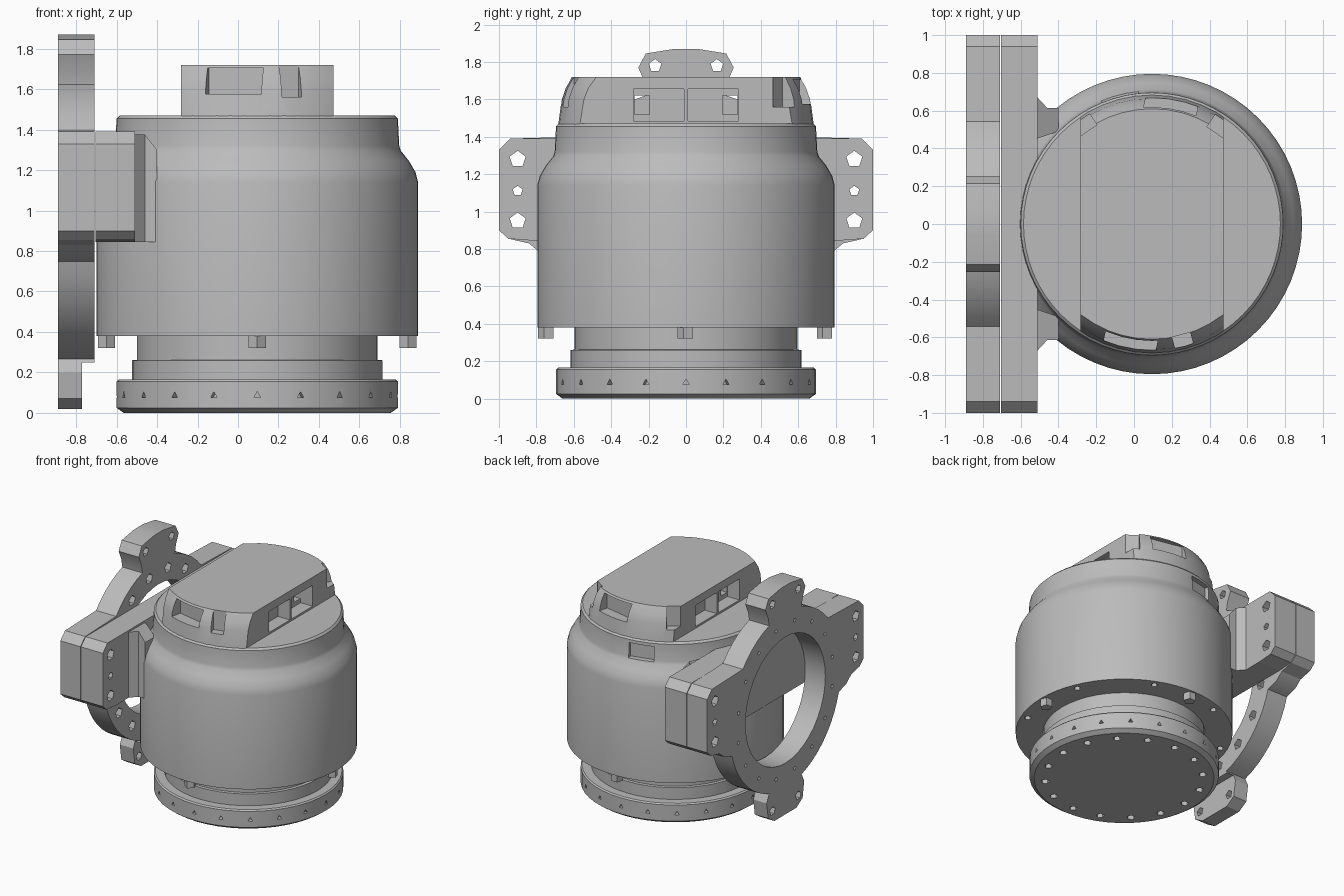
import bpy, bmesh
from math import sin, cos, tau, radians, atan2
from mathutils import Vector, Matrix

old = bpy.data.objects.get("Cube")
if old:
    bpy.data.objects.remove(old, do_unlink=True)

CX = 0.095           # vertical axis of the round body
RING_Z = 0.945       # centre height of the side ring

metal = bpy.data.materials.new("plain grey metal")
metal.use_nodes = True
grey = (0.5, 0.5, 0.5, 1)
metal.diffuse_color = grey
metal.node_tree.nodes["Principled BSDF"].inputs["Base Color"].default_value = grey


def finish(name, bm):
    bmesh.ops.recalc_face_normals(bm, faces=bm.faces[:])
    mesh = bpy.data.meshes.new(name)
    bm.to_mesh(mesh)
    bm.free()
    mesh.materials.append(metal)
    obj = bpy.data.objects.new(name, mesh)
    bpy.context.collection.objects.link(obj)
    return obj


def lathe(name, profile, sides=48):
    """Closed solid of revolution about the body axis, profile as (radius, z)."""
    bm = bmesh.new()
    rings = [[bm.verts.new((CX + r * cos(tau * i / sides), r * sin(tau * i / sides), z))
              for i in range(sides)] for r, z in profile]
    for a, b in zip(rings, rings[1:]):
        for i in range(sides):
            j = (i + 1) % sides
            bm.faces.new((a[i], a[j], b[j], b[i]))
    bm.faces.new(rings[0])
    bm.faces.new(rings[-1])
    return finish(name, bm)


def prism(name, outline, x0, x1):
    """Outline in (y, z) extruded along x."""
    bm = bmesh.new()
    face = bm.faces.new([bm.verts.new((x0, y, z)) for y, z in outline])
    new = bmesh.ops.extrude_face_region(bm, geom=[face])["geom"]
    verts = [v for v in new if isinstance(v, bmesh.types.BMVert)]
    bmesh.ops.translate(bm, verts=verts, vec=(x1 - x0, 0, 0))
    return finish(name, bm)


def boxes(name, items):
    """Boxes given as (centre, size, turn about z in degrees)."""
    bm = bmesh.new()
    for loc, size, turn in items:
        m = Matrix.Translation(loc) @ Matrix.Rotation(radians(turn), 4, 'Z') @ Matrix.Diagonal((*size, 1))
        bmesh.ops.create_cube(bm, size=1, matrix=m)
    return finish(name, bm)


def pegs(name, items, sides=6):
    """Cylinders given as (centre, axis, radius, length)."""
    bm = bmesh.new()
    for loc, axis, r, length in items:
        m = Matrix.Translation(loc) @ Vector(axis).to_track_quat('Z', 'Y').to_matrix().to_4x4()
        bmesh.ops.create_cone(bm, cap_ends=True, segments=sides, radius1=r, radius2=r,
                              depth=length, matrix=m)
    return finish(name, bm)


def combine(obj, tool, operation='DIFFERENCE'):
    mod = obj.modifiers.new("cut", 'BOOLEAN')
    mod.operation, mod.solver, mod.object = operation, 'EXACT', tool
    bpy.context.view_layer.objects.active = obj
    bpy.ops.object.modifier_apply(modifier=mod.name)
    bpy.data.objects.remove(tool, do_unlink=True)


def around(radius, count, z, start=0):
    """Points and outward directions on a circle about the body axis."""
    for i in range(count):
        a = tau * i / count + start
        yield Vector((CX + radius * cos(a), radius * sin(a), z)), Vector((cos(a), sin(a), 0))


# Base flange with rim holes and underside bolt pits
base = lathe("base_flange", [(0.66, 0), (0.695, 0.025), (0.695, 0.155), (0.685, 0.165)])
combine(base, pegs("rim_holes", [(p, d, 0.02, 0.08) for p, d in around(0.695, 20, 0.085)], 3))
combine(base, pegs("base_pits", [(p, (0, 0, 1), 0.032, 0.08)
                                 for p, d in around(0.58, 16, 0)], 5))

# Stepped neck
neck = lathe("neck", [(0.618, 0.16), (0.618, 0.26), (0.595, 0.262), (0.595, 0.39)])

# Main drum with rounded shoulder and collar
drum = lathe("drum", [(0.795, 0.38), (0.795, 1.14), (0.782, 1.19), (0.75, 1.245), (0.71, 1.295),
                      (0.702, 1.32), (0.695, 1.455), (0.68, 1.47)], 64)
combine(drum, pegs("drum_pits", [(p, (0, 0, 1), 0.028, 0.08)
                                 for p, d in around(0.74, 8, 0.38, tau / 16)], 5))
back_angle = radians(104)
combine(drum, boxes("shoulder_notch", [((CX + 0.73 * cos(back_angle), 0.73 * sin(back_angle), 1.37),
                                        (0.14, 0.2, 0.12), 104)]))
drum_bolts = pegs("drum_bolts", [(p, (0, 0, 1), 0.045, 0.08) for p, d in around(0.745, 4, 0.36)], 5)

# Top cap: tapered disc trimmed to two flat sides
cap = lathe("top_cap", [(0.685, 1.45), (0.665, 1.6), (0.645, 1.66), (0.61, 1.72)])
combine(cap, boxes("cap_trim", [((CX, 0, 1.6), (0.755, 2, 0.6), 0)]), 'INTERSECT')

# Side windows: shallow double pockets joined by two through slots
pockets = [((CX + sx * 0.37, sy * 0.145, 1.57), (0.2, 0.27, 0.17), 0)
           for sx in (-1, 1) for sy in (-1, 1)]
combine(cap, boxes("window_pockets", pockets))
combine(cap, boxes("window_slots", [((CX, s * 0.235, 1.57), (0.9, 0.08, 0.1), 0) for s in (-1, 1)]))

# Recesses in the curved ends and slots near the corners
recesses = [((-0.02, -0.63, 1.64), (0.28, 0.14, 0.13), -12),
            ((0.20, 0.645, 1.64), (0.28, 0.14, 0.13), -12)]
combine(cap, boxes("end_recesses", recesses))
corners = [(-0.26, 0.53), (0.45, 0.52), (0.26, -0.625)]
combine(cap, boxes("corner_slots", [((x, y, 1.66), (0.08, 0.1, 0.2), atan2(y, x - CX) * 360 / tau)
                                    for x, y in corners]))

# Side mounting plate: ring with ears, top tab and bottom tab
def arc(a0, a1, steps):
    for i in range(steps + 1):
        a = radians(a0 + (a1 - a0) * i / steps)
        yield 0.71 * sin(a), RING_Z + 0.71 * cos(a)

ear = [(0.94, 1.39), (1.0, 1.33), (1.0, 0.9), (0.95, 0.855)]
half = [(0.06, 1.87), (0.215, 1.845), (0.255, 1.77), (0.22, 1.69), *arc(17, 50, 5),
        *ear, (0.84, 0.83), (0.78, 0.78), *arc(106, 163, 9),
        (0.24, 0.2), (0.22, 0.07), (0.14, 0.02)]
plate = prism("ring_plate", half + [(-y, z) for y, z in reversed(half)], -0.89, -0.71)
combine(plate, pegs("ring_opening", [((-0.8, 0, RING_Z), (1, 0, 0), 0.51, 0.6)], 40))
combine(plate, boxes("bottom_tab_step", [((-0.67, 0, 0.11), (0.2, 1, 0.28), 0)]))

ear_holes = [((-0.7, s * 0.9, z), (1, 0, 0), r, 0.6)
             for s in (-1, 1) for z, r in ((0.95, 0.045), (1.11, 0.028), (1.28, 0.045))]
tab_holes = [((-0.8, s * 0.165, z), (1, 0, 0), 0.035, 0.4) for s in (-1, 1) for z in (0.11, 1.78)]
circle = [(0.61 * sin(tau * (i + 0.5) / 16), RING_Z + 0.61 * cos(tau * (i + 0.5) / 16))
          for i in range(16)]
combine(plate, pegs("plate_holes", ear_holes + tab_holes, 5))
combine(plate, pegs("ring_holes", [((-0.8, y, z), (1, 0, 0), 0.016, 0.4) for y, z in circle], 5))
combine(plate, pegs("ring_counterbores", [((-0.7, y, z), (1, 0, 0), 0.042, 0.16)
                                          for y, z in circle], 5))

# Cross beam carrying the plate
beam_half = [*ear, (0.82, 0.845)]
beam = prism("cross_beam", beam_half + [(-y, z) for y, z in reversed(beam_half)], -0.705, -0.51)
combine(beam, pegs("beam_holes", ear_holes, 5))

# Gussets between beam and drum
for side, label in ((1, "back"), (-1, "front")):
    bm = bmesh.new()
    spots = [(-0.52, 0.68), (-0.46, 0.615), (-0.40, 0.615), (-0.40, 0.49), (-0.52, 0.45)]
    low = [bm.verts.new((x, side * y, 0.845)) for x, y in spots]
    high = [bm.verts.new((x, side * y, 1.375 if x < -0.45 else 1.3)) for x, y in spots]
    bm.faces.new(low)
    bm.faces.new(high)
    for i in range(len(spots)):
        j = (i + 1) % len(spots)
        bm.faces.new((low[i], low[j], high[j], high[i]))
    finish(label + "_gusset", bm)

# Smooth the round parts and keep their edges sharp
bpy.ops.object.select_all(action='DESELECT')
for obj in (base, neck, drum, cap, plate):
    obj.select_set(True)
    bpy.context.view_layer.objects.active = obj
bpy.ops.object.shade_smooth_by_angle(angle=radians(25))
